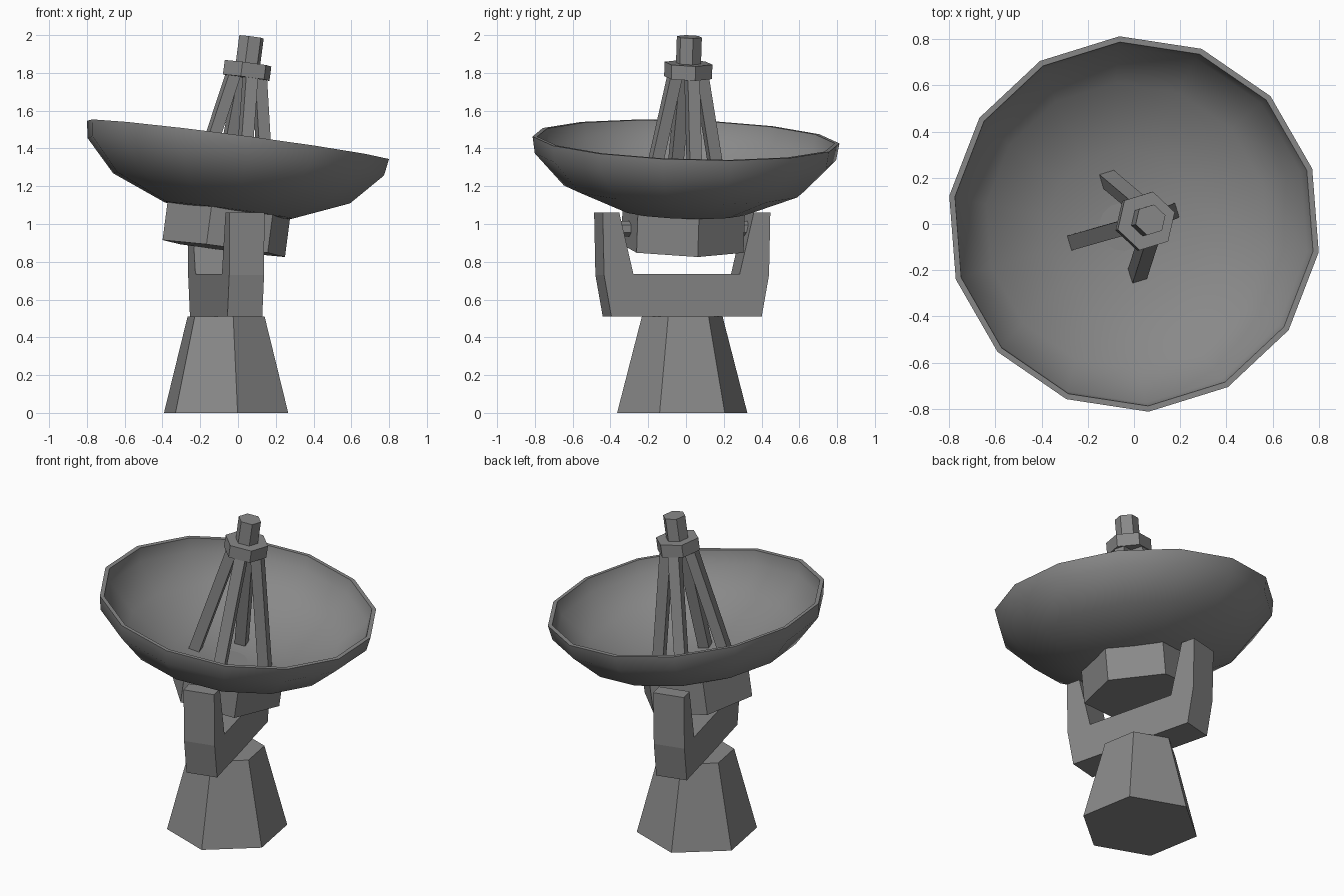
import bpy, bmesh
from math import radians, sin, cos, pi
from mathutils import Matrix, Vector

if "Cube" in bpy.data.objects:
    bpy.data.objects.remove(bpy.data.objects["Cube"])

grey = bpy.data.materials.new("steel grey")
grey.diffuse_color = (0.25, 0.25, 0.25, 1)
grey.use_nodes = True
grey.node_tree.nodes["Principled BSDF"].inputs["Base Color"].default_value = grey.diffuse_color

# Mount frame: turned about z. Dish frame: same turn, tilted, origin at rim centre.
TURN = Matrix.Rotation(radians(14), 4, 'Z')
MOUNT = Matrix.Translation((-0.063, -0.02, 0)) @ TURN
HEAD = Matrix.Translation((0, 0, 1.445)) @ TURN @ Matrix.Rotation(radians(7.7), 4, 'Y')
DISH = HEAD @ Matrix.Rotation(radians(3), 4, 'Z')


def finish(name, bm, matrix):
    bmesh.ops.transform(bm, matrix=matrix, verts=bm.verts)
    bmesh.ops.recalc_face_normals(bm, faces=bm.faces)
    me = bpy.data.meshes.new(name)
    bm.to_mesh(me)
    bm.free()
    me.materials.append(grey)
    ob = bpy.data.objects.new(name, me)
    bpy.context.collection.objects.link(ob)
    return ob


def lathe(name, profile, sides, start, matrix):
    """Turn (radius, height) points round z; r = 0 gives a tip, otherwise ends are capped."""
    bm = bmesh.new()
    rings = []
    for r, h in profile:
        n = 1 if r == 0 else sides
        rings.append([bm.verts.new((r * cos(radians(start) + 2 * pi * i / sides),
                                    r * sin(radians(start) + 2 * pi * i / sides), h))
                      for i in range(n)])
    for a, b in zip(rings, rings[1:]):
        for i in range(sides):
            j = (i + 1) % sides
            if len(a) == 1:
                bm.faces.new((a[0], b[j], b[i]))
            elif len(b) == 1:
                bm.faces.new((a[i], a[j], b[0]))
            else:
                bm.faces.new((a[i], a[j], b[j], b[i]))
    for ring in (rings[0], rings[-1]):
        if len(ring) > 1:
            bm.faces.new(ring)
    return finish(name, bm, matrix)


# Tapered six-sided pedestal
lathe("pedestal", [(0.35, 0), (0.217, 0.51)], 6, 26, MOUNT)

# U-shaped yoke: half profile mirrored, then extruded across its width
half = [(0.41, 0.51), (0.45, 0.73), (0.457, 1.06), (0.367, 1.06), (0.29, 0.735)]
outline = half + [(-y, z) for y, z in reversed(half)]
W = 0.19
bm = bmesh.new()
face = bm.faces.new([bm.verts.new((-W / 2, y, z)) for y, z in outline])
new = bmesh.ops.extrude_face_region(bm, geom=[face])["geom"]
bmesh.ops.translate(bm, vec=(W, 0, 0),
                    verts=[v for v in new if isinstance(v, bmesh.types.BMVert)])
finish("yoke", bm, MOUNT)

# Pivot pin between the yoke arms
bm = bmesh.new()
bmesh.ops.create_cone(bm, cap_ends=True, segments=6, radius1=0.04, radius2=0.04, depth=0.72)
finish("pivot_pin", bm, MOUNT @ Matrix.Translation((0, 0, 0.975)) @ Matrix.Rotation(pi / 2, 4, 'X'))

# Six-sided hub behind the dish
lathe("hub", [(0.337, -0.58), (0.337, -0.372)], 6, 0, HEAD)

# Dish shell, outside then inside
dish = lathe("dish", [(0, -0.41), (0.345, -0.377), (0.64, -0.258), (0.80, -0.09), (0.815, 0),
                      (0.79, 0), (0.775, -0.085), (0.62, -0.235), (0.335, -0.35), (0, -0.382)],
             14, -25.5, DISH)
bpy.context.view_layer.objects.active = dish
dish.select_set(True)
bpy.ops.object.shade_smooth_by_angle(angle=radians(42))

# Receiver: collar and horn
lathe("receiver_collar", [(0.13, 0.333), (0.13, 0.41)], 6, 0, DISH)
lathe("receiver_horn", [(0.068, 0.40), (0.068, 0.551)], 6, 0, DISH)

# Four struts from dish to collar
T = 0.033
for k in range(4):
    bm = bmesh.new()
    bmesh.ops.create_cube(bm, size=2)
    for v in bm.verts:
        r, h = (0.072, 0.345) if v.co.z > 0 else (0.218, -0.385)
        v.co = Vector((r + v.co.x * T, v.co.y * T, h))
    finish("strut_%d" % (k + 1), bm, DISH @ Matrix.Rotation(k * pi / 2, 4, 'Z'))
